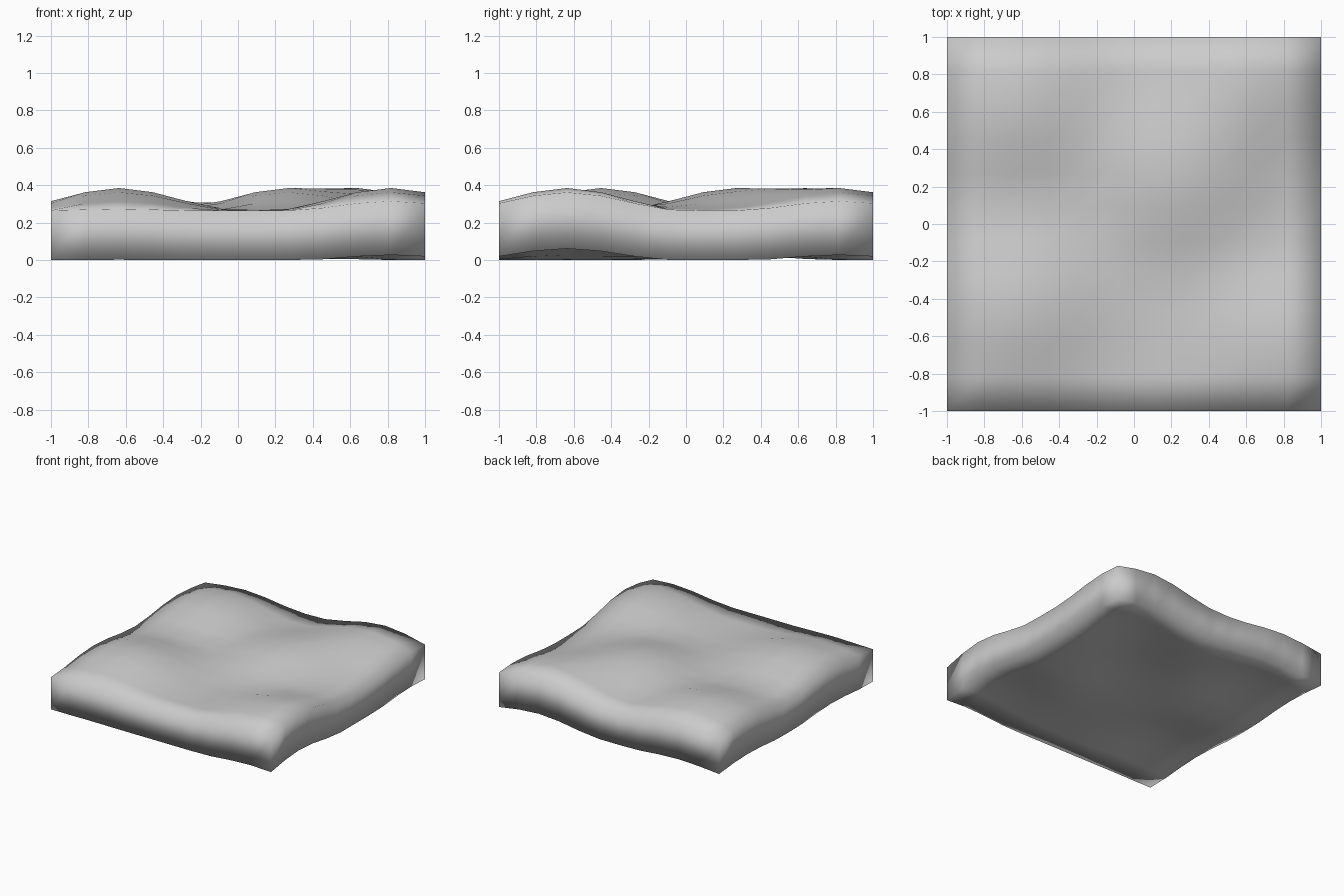
import bpy, bmesh
from mathutils import Vector

if "Cube" in bpy.data.objects:
    bpy.data.objects.remove(bpy.data.objects["Cube"])

SEG, HEIGHT, LIFT, RADIUS = 11, 0.265, 0.12, 0.65
STEP = 2 / SEG

# Flat square slab: gridded top and bottom, single-height walls
bm = bmesh.new()
bmesh.ops.create_grid(bm, x_segments=SEG, y_segments=SEG, size=1)
ext = bmesh.ops.extrude_face_region(bm, geom=bm.faces[:], use_keep_orig=True)
for v in ext["geom"]:
    if isinstance(v, bmesh.types.BMVert):
        v.co.z = HEIGHT
bmesh.ops.recalc_face_normals(bm, faces=bm.faces[:])


def falloff(distance):
    t = max(0.0, 1 - distance / RADIUS)
    return t * t * (3 - 2 * t)


# Soft mounds pulled up from the top surface (grid column, row of each peak)
rest = {v: v.co.copy() for v in bm.verts}
for col, row in [(2, 3), (2, 9), (7, 7), (10, 2), (9, 10)]:
    peak = Vector((-1 + col * STEP, -1 + row * STEP, HEIGHT))
    for v in bm.verts:
        v.co.z += LIFT * falloff((rest[v] - peak).length)

for f in bm.faces:
    f.smooth = True
mesh = bpy.data.meshes.new("wavy_slab")
bm.to_mesh(mesh)
bm.free()
slab = bpy.data.objects.new("wavy_slab", mesh)
bpy.context.collection.objects.link(slab)
